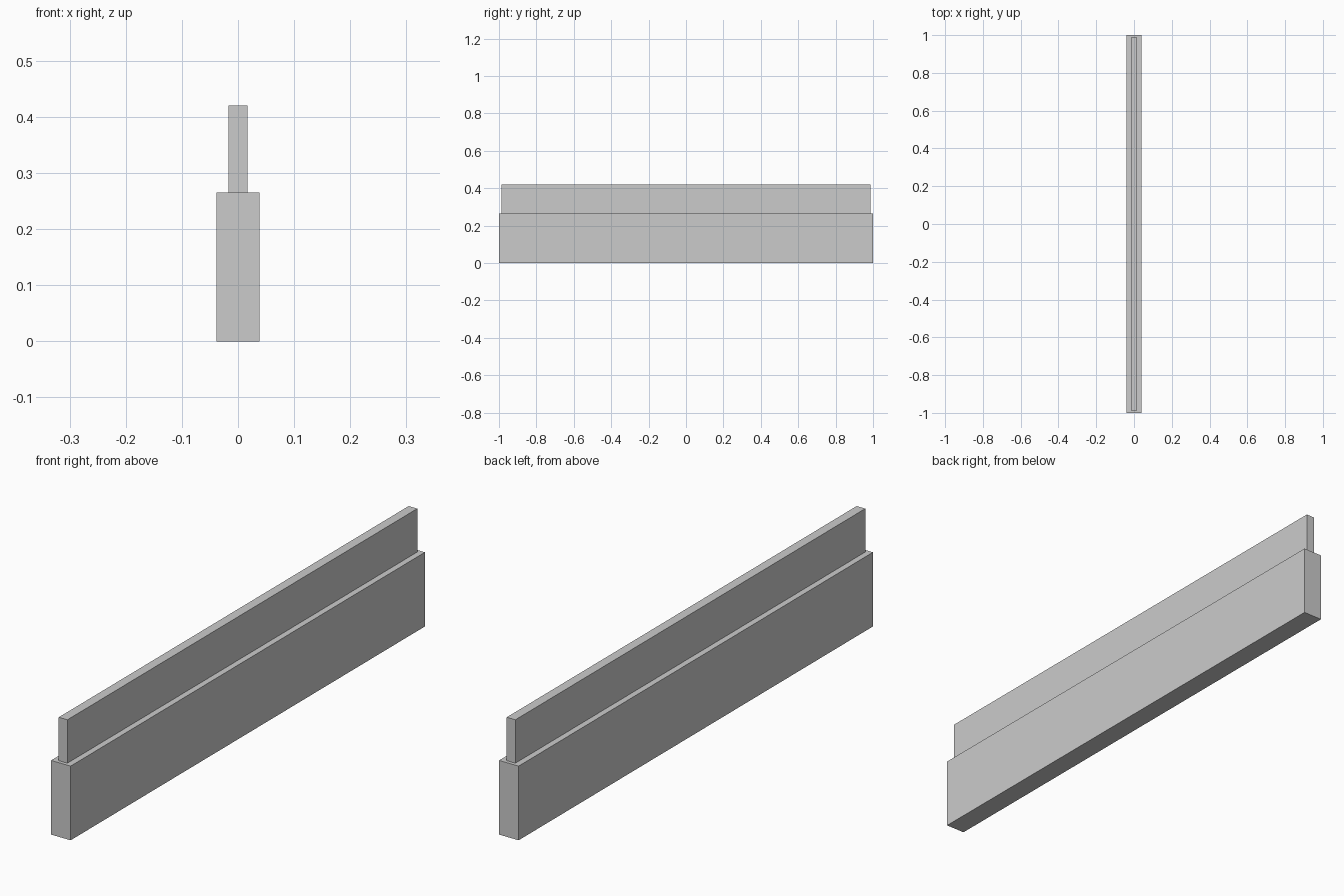
import bpy

if "Cube" in bpy.data.objects:
    bpy.data.objects.remove(bpy.data.objects["Cube"])


def box(name, size, z_bottom):
    """Axis-aligned box centred on x = y = 0, standing on z_bottom."""
    bpy.ops.mesh.primitive_cube_add(size=1, location=(0, 0, z_bottom + size[2] / 2))
    obj = bpy.context.object
    obj.name = name
    obj.scale = size
    bpy.ops.object.transform_apply(location=False, rotation=False, scale=True)
    return obj


BASE_HEIGHT = 0.265
TOTAL_HEIGHT = 0.42

# Thick lower wall
box("lower_wall", (0.077, 2.0, BASE_HEIGHT), 0)

# Thin upper panel, slightly inset at both ends
box("upper_panel", (0.034, 1.975, TOTAL_HEIGHT - BASE_HEIGHT), BASE_HEIGHT)
